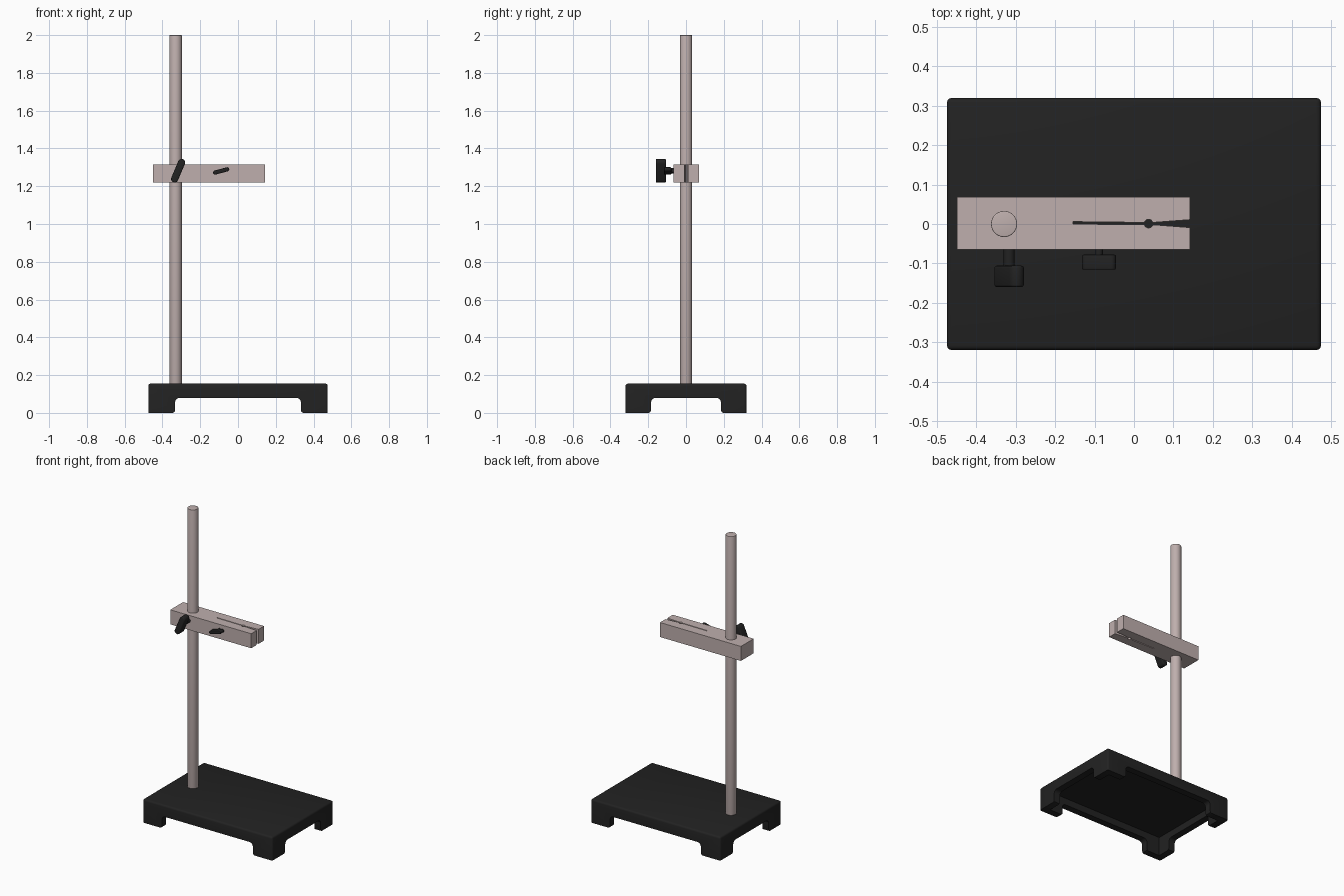
import bpy, bmesh
from math import sin, cos, pi, radians

if "Cube" in bpy.data.objects:
    bpy.data.objects.remove(bpy.data.objects["Cube"])


def material(name, rgb):
    m = bpy.data.materials.new(name)
    m.diffuse_color = (*rgb, 1)
    m.use_nodes = True
    m.node_tree.nodes["Principled BSDF"].inputs["Base Color"].default_value = m.diffuse_color
    return m


BLACK = material("black_paint", (0.016, 0.016, 0.016))
METAL = material("warm_metal", (0.52, 0.43, 0.42))


def finish(name, bm, mat):
    bmesh.ops.recalc_face_normals(bm, faces=bm.faces)
    me = bpy.data.meshes.new(name)
    bm.to_mesh(me)
    bm.free()
    ob = bpy.data.objects.new(name, me)
    bpy.context.collection.objects.link(ob)
    me.materials.append(mat)
    return ob


def activate(ob):
    bpy.ops.object.select_all(action='DESELECT')
    ob.select_set(True)
    bpy.context.view_layer.objects.active = ob


def smooth(ob, angle=35):
    activate(ob)
    bpy.ops.object.shade_smooth_by_angle(angle=radians(angle))


def prism(name, pts, axis, a, b, mat, bevel=0):
    """Extrude a closed 2D profile from a to b along an axis."""
    place = {'x': lambda u, v, w: (w, u, v),
             'y': lambda u, v, w: (u, w, v),
             'z': lambda u, v, w: (u, v, w)}[axis]
    bm = bmesh.new()
    lo = [bm.verts.new(place(u, v, a)) for u, v in pts]
    hi = [bm.verts.new(place(u, v, b)) for u, v in pts]
    caps = [bm.faces.new(lo), bm.faces.new(hi)]
    n = len(pts)
    for i in range(n):
        j = (i + 1) % n
        bm.faces.new((lo[i], lo[j], hi[j], hi[i]))
    bmesh.ops.recalc_face_normals(bm, faces=bm.faces)
    if bevel:
        edges = list({e for f in caps for e in f.edges})
        bmesh.ops.bevel(bm, geom=edges, offset=bevel, segments=3,
                        profile=0.5, affect='EDGES')
    return finish(name, bm, mat)


def arc(cx, cy, r, a0, a1, n):
    return [(cx + r * cos(radians(a0 + (a1 - a0) * i / n)),
             cy + r * sin(radians(a0 + (a1 - a0) * i / n))) for i in range(n + 1)]


def rect(hx, hy):
    return [(-hx, -hy), (hx, -hy), (hx, hy), (-hx, hy)]


def cut(ob, cutter):
    mod = ob.modifiers.new("cut", 'BOOLEAN')
    mod.operation = 'DIFFERENCE'
    mod.solver = 'EXACT'
    mod.object = cutter
    activate(ob)
    bpy.ops.object.modifier_apply(modifier=mod.name)
    bpy.data.objects.remove(cutter)


# Base: rounded slab, hollow below, with arches leaving four corner feet
bm = bmesh.new()
bmesh.ops.create_cube(bm, size=1)
for v in bm.verts:
    v.co = (v.co.x * 0.95, v.co.y * 0.64, (v.co.z + 0.5) * 0.155)
edges = [e for e in bm.edges if max(v.co.z for v in e.verts) > 0.1]
bmesh.ops.bevel(bm, geom=edges, offset=0.012, segments=3, profile=0.5, affect='EDGES')
base = finish("base", bm, BLACK)


def arch(w, top=0.08, r=0.025):
    half = [(w + 0.012, -0.02), (w + 0.012, 0.0), (w + 0.004, 0.004), (w, 0.012)]
    half += arc(w - r, top - r, r, 0, 90, 5)
    return half + [(-x, z) for x, z in reversed(half)]


cut(base, prism("cavity", rect(0.43, 0.275), 'z', -0.1, 0.125, BLACK))
cut(base, prism("arch_front", arch(0.333), 'y', -0.5, 0.5, BLACK))
cut(base, prism("arch_side", arch(0.185), 'x', -0.7, 0.7, BLACK))
smooth(base)

# Upright rod
rod = prism("rod", arc(-0.33, 0, 0.033, 0, 360 - 7.5, 47), 'z', 0.14, 2.0, METAL, 0.003)
smooth(rod)

# Clamp arm: bar split by a thin slot with a round seat and a flared mouth
lower = [(0.142, -0.009), (0.05, -0.002)]
hole_low = arc(0.037, 0.001, 0.011, -15, -165, 8)
hole_high = arc(0.037, 0.001, 0.011, 165, 15, 8)
outline = [(-0.45, -0.065), (0.142, -0.065)] + lower + hole_low
outline += [(-0.155, 0.0), (-0.155, 0.006)] + hole_high
outline += [(0.05, 0.004), (0.142, 0.011), (0.142, 0.069), (-0.45, 0.069)]
prism("clamp_arm", outline, 'z', 1.22, 1.316, METAL)


# Wing screws: slanted capsule grip on a round shank
def wing_screw(name, x, z, half, r, tilt, y0, y1, shank_r):
    pts = arc(half, 0, r, -90, 90, 10) + arc(-half, 0, r, 90, 270, 10)
    c, s = cos(radians(tilt)), sin(radians(tilt))
    pts = [(x + u * c - v * s, z + u * s + v * c) for u, v in pts]
    smooth(prism(name + "_grip", pts, 'y', y0, y1, BLACK, r * 0.3))
    smooth(prism(name + "_shank", arc(x, z, shank_r, 0, 345, 23), 'y',
                 y1 - 0.01, -0.05, BLACK))


wing_screw("rod_screw", -0.317, 1.282, 0.047, 0.019, 67, -0.16, -0.106, 0.014)
wing_screw("jaw_screw", -0.089, 1.281, 0.033, 0.011, 15, -0.116, -0.078, 0.010)
